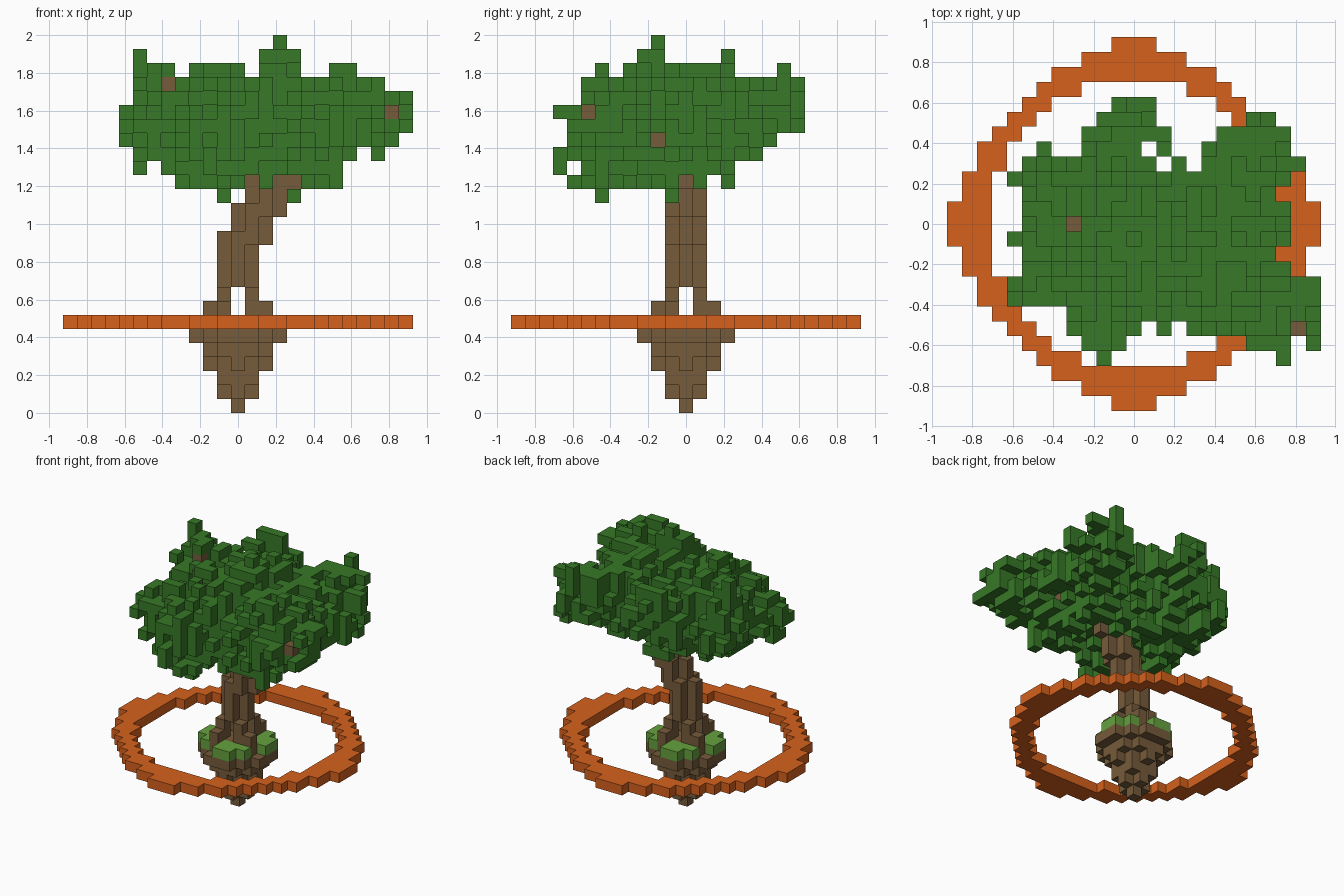
import bpy, bmesh, random
from mathutils import Vector

random.seed(4)
CELL = 2 / 27

cube = bpy.data.objects.get("Cube")
if cube:
    bpy.data.objects.remove(cube)


def material(name, rgb):
    mat = bpy.data.materials.new(name)
    mat.use_nodes = True
    color = (*rgb, 1)
    mat.diffuse_color = color
    mat.node_tree.nodes["Principled BSDF"].inputs["Base Color"].default_value = color
    return mat


LEAF = material("leaf green", (0.038, 0.19, 0.02))
GRASS = material("grass green", (0.13, 0.36, 0.05))
BARK = material("bark brown", (0.182, 0.105, 0.043))
RUST = material("ring orange", (0.67, 0.12, 0.012))

AXES = [Vector((1, 0, 0)), Vector((0, 1, 0)), Vector((0, 0, 1))]
STEPS = [tuple(int(c) for c in axis * sign) for axis in AXES for sign in (-1, 1)]


def shift(cell, step, n=1):
    return tuple(c + s * n for c, s in zip(cell, step))


def build(name, cells, mat):
    """Turn a set of grid cells into the outer skin of a block object."""
    bm = bmesh.new()
    corners = {}

    def corner(p):
        key = tuple(round(2 * c) for c in p)
        if key not in corners:
            corners[key] = bm.verts.new((p + Vector((0, 0, 0.5))) * CELL)
        return corners[key]

    for cell in sorted(cells):
        for n, step in enumerate(STEPS):
            if shift(cell, step) in cells:
                continue
            a, sign = n // 2, 1 if n % 2 else -1
            u, v = AXES[(a + 1) % 3] * sign, AXES[(a + 2) % 3]
            quad = [Vector(cell) + (Vector(step) + u * s + v * t) / 2
                    for s, t in ((-1, -1), (1, -1), (1, 1), (-1, 1))]
            bm.faces.new([corner(p) for p in quad])
    mesh = bpy.data.meshes.new(name)
    bm.to_mesh(mesh)
    bm.free()
    mesh.materials.append(mat)
    obj = bpy.data.objects.new(name, mesh)
    bpy.context.collection.objects.link(obj)


def disc(limit, k, x=0):
    return {(x + i, j, k) for i in range(-3, 4) for j in range(-3, 4)
            if i * i + j * j <= limit}


def spin(x, y, k):
    """A cell repeated at four quarter turns."""
    return {(x, y, k), (-y, x, k), (-x, -y, k), (y, -x, k)}


def in_spans(value, spans):
    return any(lo <= value <= hi for lo, hi in spans)


def roughen(cells, keep):
    """Knock out part of the outer skin."""
    return {cell for cell in sorted(cells)
            if all(shift(cell, s) in cells for s in STEPS) or random.random() < keep}


# Floating ring: one octant profile mirrored eight ways
octant = {12: (0, 1), 11: (0, 3), 10: (0, 5), 9: (4, 6), 8: (6, 7), 7: (7, 8)}
ring = set()
for a, (lo, hi) in octant.items():
    for b in range(lo, hi + 1):
        ring |= spin(a, b, 6) | spin(a, -b, 6)
build("floating_ring", ring, RUST)

# Soil cone under the island, widening upwards
soil = set()
for k, limit in enumerate((0, 1, 2, 4, 5, 10)):
    soil |= disc(limit, k)
build("island_soil", soil, BARK)

# Grass layer, notched where four roots run down
root_tops = disc(2, 6) | spin(-1, -2, 6)
build("island_grass", disc(10, 6) - root_tops - spin(-1, -3, 6), GRASS)

# Roots, four legs and leaning trunk
trunk = root_tops | spin(-1, -2, 7) | spin(1, 1, 7) | spin(1, 1, 8)
for k, x in ((9, 0), (10, 0), (11, 0), (12, 0), (12, 1), (13, 1), (14, 1), (14, 2),
             (15, 2)):
    trunk |= disc(1, k, x)
forks = {(1, 0, 16), (3, 0, 16), (4, 0, 16)}
trunk |= forks
build("trunk", trunk, BARK)

# Branch tips that show through the leaves
front_twig, right_twig, top_twig, corner_twig = (
    (-5, 1, 23), (7, -2, 19), (-4, 0, 21), (11, -7, 21))
twigs = {front_twig, right_twig, top_twig, corner_twig}

# Leaf lobes: centre and radii in cells
lobes = [
    ((-5, -3, 19), (3.8, 3.6, 3)),
    ((-5, 2, 21), (3.8, 3.4, 4)),
    ((-1, 6, 21.5), (3.2, 3, 3)),
    ((8, 5, 21), (3.2, 3.4, 3)),
    ((5, 2, 21), (4, 3, 3)),
    ((9, -5, 21.3), (4, 4, 3)),
    ((-1, -6, 18.5), (3.8, 3.2, 3.2)),
    ((2, -1, 21.5), (5, 5, 4)),
    ((7, 0, 19), (4.2, 4, 3.4)),
    ((5, -5, 19), (4, 3.2, 3.4)),
    ((0, 0, 18), (5, 4.5, 2.6)),
]

# Limits of the crown by height (x and y) and by depth (x)
width = {
    15: [(-1, -1), (4, 4)], 16: [(-4, 7)], 17: [(-7, -7), (-5, 7)], 18: [(-6, 10)],
    19: [(-8, 11)], 20: [(-8, 12)], 21: [(-8, 12)], 22: [(-7, 12)], 23: [(-8, 10)],
    24: [(-7, -5), (-3, 0), (2, 4), (6, 8)], 25: [(-7, -7), (2, 4)], 26: [(3, 3)],
}
depth = {
    15: [(-6, -6), (-1, -1)], 16: [(-8, 1), (3, 3)], 17: [(-9, 3)], 18: [(-9, 5)],
    19: [(-8, 6)], 20: [(-8, 8)], 21: [(-9, 8)], 22: [(-7, 8)], 23: [(-7, 8)],
    24: [(-6, -6), (-4, 3), (7, 7)], 25: [(-3, -2), (3, 3)], 26: [(-2, -2)],
}
plan = {
    8: [(-1, 1)], 7: [(-2, 2), (8, 9)], 6: [(-3, 2), (6, 10)],
    5: [(-6, -6), (-3, 0), (2, 3), (5, 10)], 4: [(-7, 1), (3, 11)], 3: [(-8, 10)],
    2: [(-7, 9)], 1: [(-7, 10)], 0: [(-7, 10)], -1: [(-8, 10)], -2: [(-8, 9)],
    -3: [(-7, 10)], -4: [(-8, 12)], -5: [(-8, 12)], -6: [(-4, 12)],
    -7: [(-4, 0), (2, 2), (4, 12)], -8: [(-3, -1), (8, 12)], -9: [(-2, -2), (10, 10)],
}

# Crown: lobes trimmed to the limits
solid = set()
for k in width:
    for j in plan:
        for i in range(-8, 13):
            ragged = random.uniform(0.85, 1.4)
            inside = (in_spans(i, width[k]) and in_spans(j, depth[k])
                      and in_spans(i, plan[j]))
            if inside and any(sum(((p - c) / r) ** 2 for p, c, r
                                  in zip((i, j, k), centre, radii)) < ragged
                              for centre, radii in lobes):
                solid.add((i, j, k))
leaves = roughen(roughen(solid, 0.62), 0.85)

# Stray leaf blocks poking out of the crown
leaves |= {(3, -2, 26), (3, -2, 25), (4, -3, 25), (2, -2, 25), (3, -2, 24),
           (-7, 3, 25), (-7, 3, 24), (-6, 2, 24), (-7, 3, 23), (-1, 7, 24),
           (-1, 7, 23), (8, -6, 24), (8, -6, 23), (-1, -6, 15), (-1, -6, 16),
           (4, -1, 15), (-7, -4, 17), (-7, -4, 18), (-2, -9, 18), (-2, -9, 17),
           (-2, -8, 18), (10, -9, 21), (10, -8, 21), (1, 3, 16), (1, 3, 17),
           (-6, 5, 20), (4, -7, 20), (12, -8, 20), (4, 3, 22), (-5, 1, 24)}

# Open the foliage in front of the bare branch tips
front, right, up = (0, -1, 0), (1, 0, 0), (0, 0, 1)
openings = [(fork, front) for fork in forks] + [
    ((4, 0, 16), right), (front_twig, front), (right_twig, right),
    (top_twig, up), (corner_twig, right), (corner_twig, up)]
for cell, step in openings:
    leaves -= {shift(cell, step, n) for n in range(12)}

build("leaf_crown", leaves - twigs - trunk, LEAF)
build("twigs", twigs, BARK)
